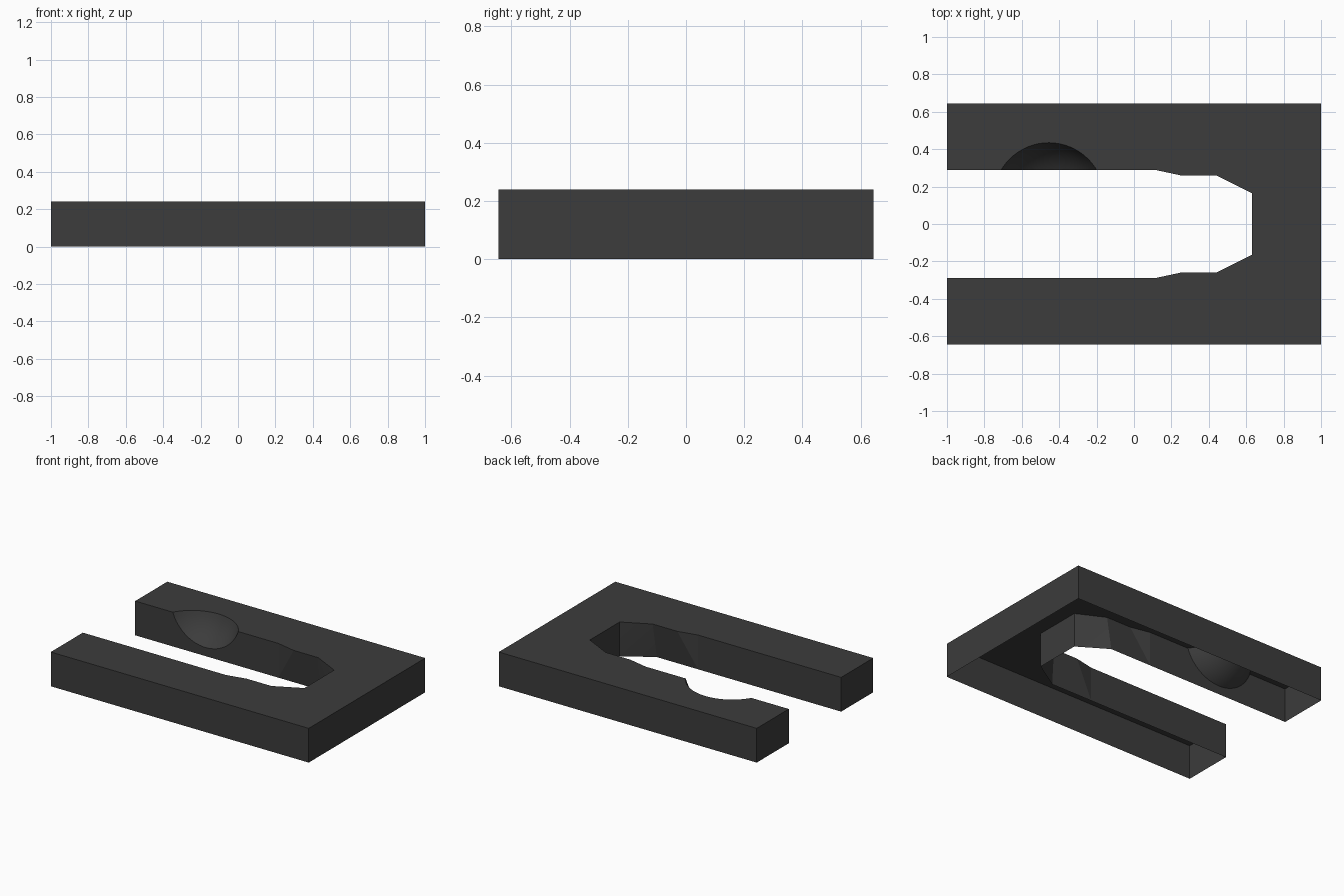
import bpy
import bmesh

if "Cube" in bpy.data.objects:
    bpy.data.objects.remove(bpy.data.objects["Cube"], do_unlink=True)

HEIGHT = 0.24
HALF_WIDTH = 0.645

charcoal = bpy.data.materials.new("charcoal_grey")
charcoal.use_nodes = True
colour = (0.045, 0.045, 0.045, 1)
charcoal.diffuse_color = colour
charcoal.node_tree.nodes["Principled BSDF"].inputs["Base Color"].default_value = colour

# Half outline of the slotted plate: outer edges, then the slot back to the open end
outer = [(-1, HALF_WIDTH), (1, HALF_WIDTH), (1, 0)]
slot_top = [(0.63, 0), (0.63, 0.165), (0.44, 0.26), (0.25, 0.26), (0.11, 0.29), (-1, 0.29)]
slot_bottom = [(0.63, 0), (0.63, 0.165), (0.43, 0.29), (0.27, 0.29), (0.11, 0.29), (-1, 0.29)]


def add_half(bm, side):
    """Add one half of the plate as a capped wall strip."""
    top = [bm.verts.new((x, y * side, HEIGHT)) for x, y in outer + slot_top]
    low = [bm.verts.new((x, y * side, 0)) for x, y in outer + slot_bottom]
    bm.faces.new(top)
    bm.faces.new(low)
    for i in range(len(top)):
        j = (i + 1) % len(top)
        if i == len(outer) - 1:
            continue  # open seam on the centre line
        if i in (4, 5):
            bm.faces.new((top[i], top[j], low[i]))
            bm.faces.new((top[j], low[j], low[i]))
        elif i == 6:
            bm.faces.new((top[i], top[j], low[j]))
            bm.faces.new((top[i], low[j], low[i]))
        else:
            bm.faces.new((top[i], top[j], low[j], low[i]))


bm = bmesh.new()
for side in (1, -1):
    add_half(bm, side)
bmesh.ops.remove_doubles(bm, verts=bm.verts, dist=0.0005)
bmesh.ops.recalc_face_normals(bm, faces=bm.faces)
mesh = bpy.data.meshes.new("slotted_plate")
bm.to_mesh(mesh)
bm.free()
mesh.materials.append(charcoal)
plate = bpy.data.objects.new("slotted_plate", mesh)
bpy.context.collection.objects.link(plate)

# Round scoop in the back arm
bpy.ops.mesh.primitive_uv_sphere_add(segments=64, ring_count=32, radius=0.31,
                                     location=(-0.455, 0.138, 0.33))
cutter = bpy.context.object
cutter.name = "scoop_cutter"
cutter.data.materials.append(charcoal)

cut = plate.modifiers.new("scoop", 'BOOLEAN')
cut.operation = 'DIFFERENCE'
cut.solver = 'EXACT'
cut.object = cutter
bpy.context.view_layer.objects.active = plate
bpy.ops.object.modifier_apply(modifier=cut.name)
bpy.data.objects.remove(cutter, do_unlink=True)

# Open the underside so the plate is a hollow shell
bm = bmesh.new()
bm.from_mesh(plate.data)
underside = [f for f in bm.faces if all(v.co.z < 0.001 for v in f.verts)]
bmesh.ops.delete(bm, geom=underside, context='FACES')
bm.to_mesh(plate.data)
bm.free()

bpy.ops.object.select_all(action='DESELECT')
plate.select_set(True)
bpy.context.view_layer.objects.active = plate
bpy.ops.object.shade_smooth_by_angle(angle=0.15)
